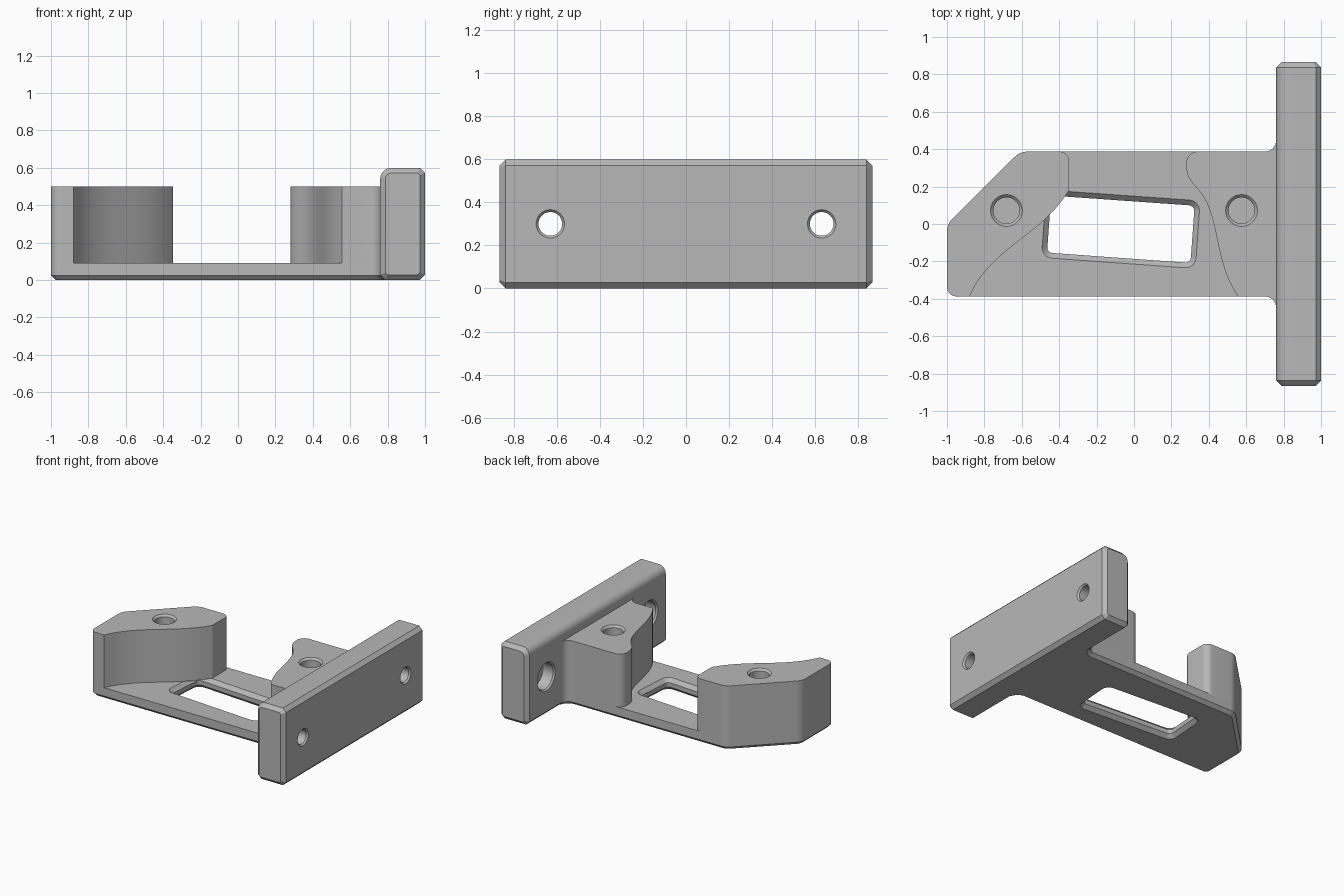
import bpy, bmesh, math
from mathutils import Vector
from mathutils.geometry import interpolate_bezier

cube = bpy.data.objects.get("Cube")
if cube:
    bpy.data.objects.remove(cube)

grey = bpy.data.materials.new("plain grey")
grey.use_nodes = True
grey.diffuse_color = (0.48, 0.48, 0.48, 1)
grey.node_tree.nodes["Principled BSDF"].inputs["Base Color"].default_value = grey.diffuse_color


def rounded(corners, steps=8):
    """Counter-clockwise outline from (x, y, radius) corners."""
    out = []
    for i, (x, y, r) in enumerate(corners):
        p = Vector((x, y))
        if r == 0:
            out.append(p)
            continue
        a = (Vector(corners[i - 1][:2]) - p).normalized()
        b = (Vector(corners[(i + 1) % len(corners)][:2]) - p).normalized()
        half = a.angle(b) / 2
        centre = p + (a + b).normalized() * r / math.sin(half)
        start = p + a * r / math.tan(half) - centre
        end = p + b * r / math.tan(half) - centre
        turn = start.angle_signed(end)
        for k in range(steps + 1):
            t = -turn * k / steps
            out.append(centre + Vector((start.x * math.cos(t) - start.y * math.sin(t),
                                        start.x * math.sin(t) + start.y * math.cos(t))))
    return [p for i, p in enumerate(out) if (p - out[i - 1]).length > 1e-4]


def inset(loop, d):
    """Move a counter-clockwise outline inward by d."""
    out = []
    for i, p in enumerate(loop):
        a = (p - loop[i - 1]).normalized()
        b = (loop[(i + 1) % len(loop)] - p).normalized()
        na, nb = Vector((-a.y, a.x)), Vector((-b.y, b.x))
        out.append(p + (na + nb) * d / (1 + na.dot(nb)))
    return out


def loft(name, layers, place):
    """Skin (outline, height) layers; place maps (u, v, height) to a point."""
    bm = bmesh.new()
    rings = [[bm.verts.new(place(p.x, p.y, h)) for p in loop] for loop, h in layers]
    n = len(rings[0])
    for lo, hi in zip(rings, rings[1:]):
        for i in range(n):
            bm.faces.new((lo[i - 1], lo[i], hi[i], hi[i - 1]))
    bm.faces.new(rings[0][::-1])
    bm.faces.new(rings[-1])
    bmesh.ops.recalc_face_normals(bm, faces=bm.faces)
    mesh = bpy.data.meshes.new(name)
    bm.to_mesh(mesh)
    bm.free()
    mesh.materials.append(grey)
    ob = bpy.data.objects.new(name, mesh)
    bpy.context.collection.objects.link(ob)
    return ob


def upright(u, v, h):
    return (u, v, h)


def along_y(u, v, h):
    return (u, h, v)


def cut(ob, cutter):
    mod = ob.modifiers.new("cut", 'BOOLEAN')
    mod.operation, mod.solver, mod.object = 'DIFFERENCE', 'EXACT', cutter
    bpy.context.view_layer.objects.active = ob
    bpy.ops.object.modifier_apply(modifier=mod.name)
    bpy.data.objects.remove(cutter)


def bore(ob, steps, place):
    """Cut a stepped round hole from (radius, depth) pairs."""
    ring = [Vector((math.cos(t * math.pi / 24), math.sin(t * math.pi / 24))) for t in range(48)]
    cut(ob, loft("hole_cutter", [([p * r for p in ring], h) for r, h in steps], place))


def bezier(*pts, n=14):
    return [p.to_2d() for p in interpolate_bezier(*[Vector((x, y, 0)) for x, y in pts], n)]


W, WALL, FLARE, INNER = 0.387, 0.76, 0.447, 0.815
FLOOR, TOP, C = 0.09, 0.5, 0.028

# Base plate with chamfered underside and flared join to the wall
base_outline = rounded([(-1, -W, .05), (WALL, -W, .06), (WALL, -FLARE, 0), (INNER, -FLARE, 0),
                        (INNER, FLARE, 0), (WALL, FLARE, 0), (WALL, W, .06),
                        (-.61, W, .1), (-1, 0, .1)])
base = loft("base_plate", [(inset(base_outline, .025), 0), (base_outline, .025),
                           (base_outline, FLOOR)], upright)

# Slanted window, chamfered on both rims
window = rounded([(-.465, -.153, .03), (.302, -.208, .03), (.324, .098, .03), (-.443, .152, .03)])
wide = inset(window, -.028)
cut(base, loft("window_cutter", [(wide, -.02), (wide, 0), (window, .028), (window, FLOOR - .028),
                                 (wide, FLOOR), (wide, FLOOR + .02)], upright))

# Outer post with a wavy inner face
wave = bezier((-.88, -W), (-.76, -.12), (-.50, -.07), (-.347, .18))
outline = rounded([(-1, -W, .05)] + [(p.x, p.y, 0) for p in wave] +
                  [(-.347, W, .05), (-.61, W, .1), (-1, 0, .1)])
outer_post = loft("outer_post", [(outline, FLOOR), (outline, TOP)], upright)

# Inner post that flares into the wall
wave = bezier((.28, .31), (.28, .23), (.33, .21), (.37, .15)) + \
    bezier((.37, .15), (.46, 0), (.43, -.2), (.555, -W))[1:]
outline = rounded([(WALL, -W, .06), (WALL, -FLARE, 0), (INNER, -FLARE, 0), (INNER, FLARE, 0),
                   (WALL, FLARE, 0), (WALL, W, .06), (.28, W, .06)] +
                  [(p.x, p.y, 0) for p in wave])
inner_post = loft("inner_post", [(outline, FLOOR), (outline, TOP)], upright)

# Blind screw holes in the posts
for post, x in ((outer_post, -.682), (inner_post, .575)):
    bore(post, [(.07, .11), (.07, TOP - .015), (.085, TOP), (.085, TOP + .02)],
         lambda u, v, h: (x + u, .072 + v, h))

# Mounting wall: chamfered bar with one rounded top edge
H = 0.6
section = rounded([(WALL + C, 0, 0), (1 - C, 0, 0), (1, C, 0), (1, H - C, 0),
                   (1 - C, H, 0), (WALL, H, .06), (WALL, C, 0)])
small = inset(section, C)
wall = loft("mounting_wall", [(small, -.865), (section, -.865 + C),
                              (section, .865 - C), (small, .865)], along_y)

# Counterbored bolt holes through the wall
for side in (-1, 1):
    bore(wall, [(.11, WALL - .02), (.11, WALL), (.1, WALL + .012), (.1, WALL + .1),
                (.055, WALL + .1), (.055, .988), (.066, 1), (.066, 1.02)],
         lambda u, v, h: (h, side * .63 + u, .3 + v))

# Smooth the rounded faces, keep hard edges
bpy.ops.object.select_all(action='DESELECT')
for ob in (base, outer_post, inner_post, wall):
    ob.select_set(True)
bpy.context.view_layer.objects.active = base
bpy.ops.object.shade_smooth_by_angle(angle=math.radians(25))
